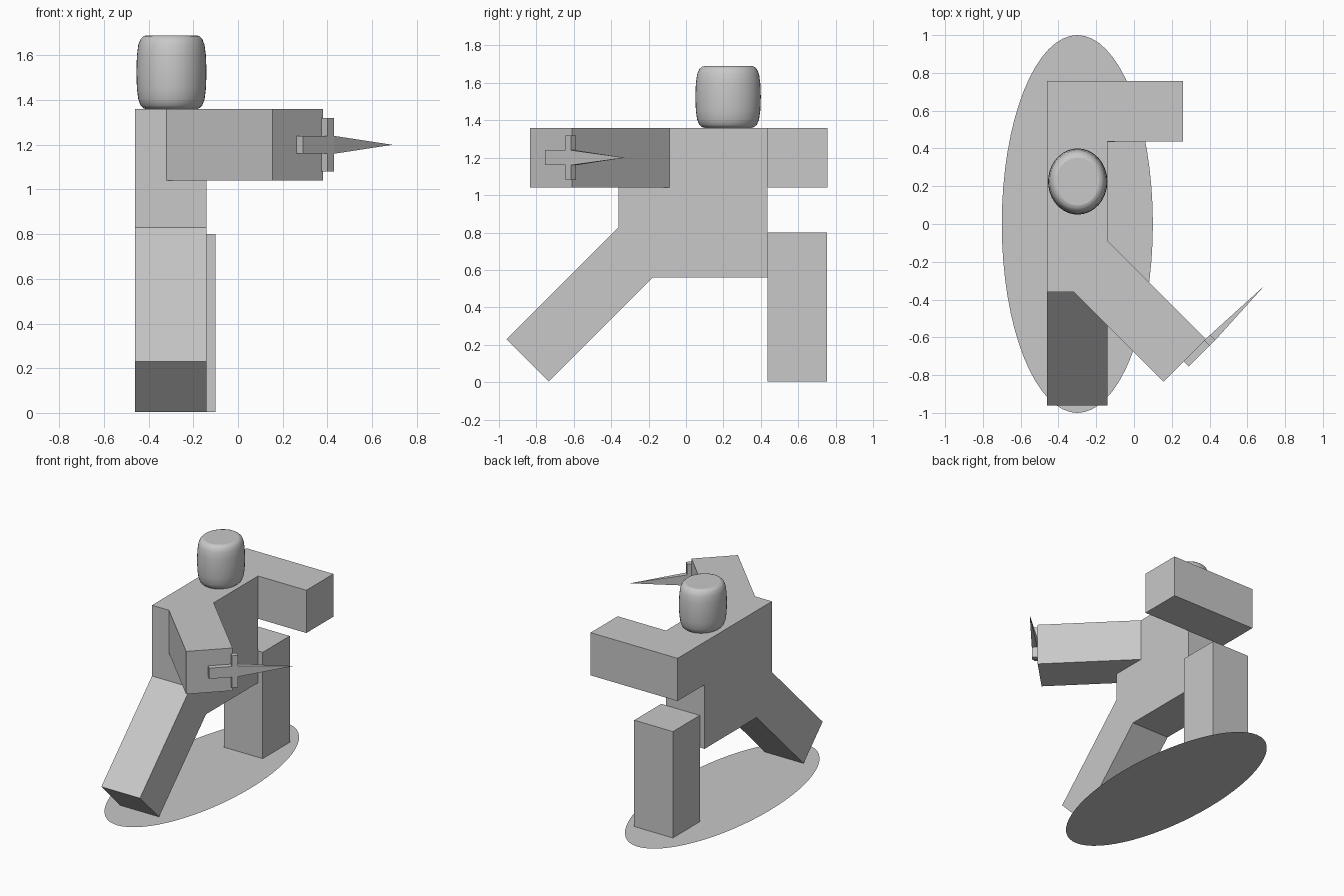
import bpy, bmesh, math
from mathutils import Vector

if "Cube" in bpy.data.objects:
    bpy.data.objects.remove(bpy.data.objects["Cube"])

grey = bpy.data.materials.new("plain grey")
grey.diffuse_color = (0.58, 0.58, 0.58, 1)
grey.use_nodes = True
grey.node_tree.nodes["Principled BSDF"].inputs["Base Color"].default_value = grey.diffuse_color


def finish(name, bm):
    bmesh.ops.recalc_face_normals(bm, faces=bm.faces[:])
    mesh = bpy.data.meshes.new(name)
    bm.to_mesh(mesh)
    bm.free()
    mesh.materials.append(grey)
    obj = bpy.data.objects.new(name, mesh)
    bpy.context.collection.objects.link(obj)
    return obj


def prism(name, profile, offset):
    """Extrude a closed 3D outline along an offset vector."""
    bm = bmesh.new()
    face = bm.faces.new([bm.verts.new(p) for p in profile])
    ext = bmesh.ops.extrude_face_region(bm, geom=[face], use_keep_orig=True)
    moved = [g for g in ext["geom"] if isinstance(g, bmesh.types.BMVert)]
    bmesh.ops.translate(bm, verts=moved, vec=offset)
    return finish(name, bm)


def box(name, x0, x1, y0, y1, z0, z1):
    return prism(name, [(x0, y0, z0), (x1, y0, z0), (x1, y1, z0), (x0, y1, z0)],
                 (0, 0, z1 - z0))


# Body and the straight limbs
X0, X1 = -0.46, -0.14
box("torso", X0, X1, -0.36, 0.437, 0.56, 1.36)
box("back_arm", X0, 0.26, 0.437, 0.757, 1.04, 1.36)
box("back_leg", -0.42, -0.10, 0.435, 0.755, 0.004, 0.80)

# Limbs turned by 45 degrees, with their inner ends buried in the torso
prism("front_leg", [(X0, y, z) for y, z in
      [(-0.96, 0.23), (-0.734, 0.004), (-0.134, 0.604), (-0.36, 0.83)]],
      (X1 - X0, 0, 0))
prism("front_arm", [(x, y, 1.04) for x, y in
      [(-0.41, -0.27), (0.155, -0.835), (0.381, -0.609), (-0.184, -0.044)]],
      (0, 0, 0.32))

# Barrel-shaped head: elliptical rings stacked along z
bm = bmesh.new()
SEG = 40
half = [(0, 0.72), (0.012, 0.80), (0.05, 0.88), (0.13, 0.945), (0.28, 0.985), (0.5, 1)]
profile = half + [(1 - t, r) for t, r in reversed(half[:-1])]
rings = []
for t, r in profile:
    rings.append([bm.verts.new((-0.298 + 0.157 * r * math.cos(a),
                                0.225 + 0.175 * r * math.sin(a),
                                1.36 + 0.33 * t))
                  for a in (math.tau * i / SEG for i in range(SEG))])
for lo, hi in zip(rings, rings[1:]):
    for i in range(SEG):
        j = (i + 1) % SEG
        bm.faces.new((lo[i], lo[j], hi[j], hi[i])).smooth = True
bm.faces.new(rings[0])
bm.faces.new(rings[-1])
finish("head", bm)

# Flat oval base
bm = bmesh.new()
bm.faces.new([bm.verts.new((-0.30 + 0.40 * math.cos(math.tau * i / 64),
                            math.sin(math.tau * i / 64), 0)) for i in range(64)])
base = finish("base", bm)

# Dagger on the end of the front arm: along runs to the tip, out leaves the arm
ALONG = Vector((1, 1, 0)).normalized()
OUT = Vector((1, -1, 0)).normalized()
D0, D1, ZC = 0.70, 0.739, 1.20


def dagger_point(s, d, z):
    return ALONG * s + OUT * d + Vector((0, 0, z))


def dagger_section(s, h):
    return [dagger_point(s, d, ZC + z) for d, z in
            [(D0, -h), (D1, -h), (D1, h), (D0, h)]]


prism("dagger_handle", dagger_section(-0.329, 0.04), ALONG * 0.156)
prism("dagger_guard", dagger_section(-0.173, 0.12), ALONG * 0.042)

bm = bmesh.new()
root = [bm.verts.new(p) for p in dagger_section(-0.131, 0.04)]
tip = bm.verts.new(dagger_point(0.258, (D0 + D1) / 2, ZC))
bm.faces.new(root)
for i in range(4):
    bm.faces.new((root[i], root[(i + 1) % 4], tip))
finish("dagger_blade", bm)
